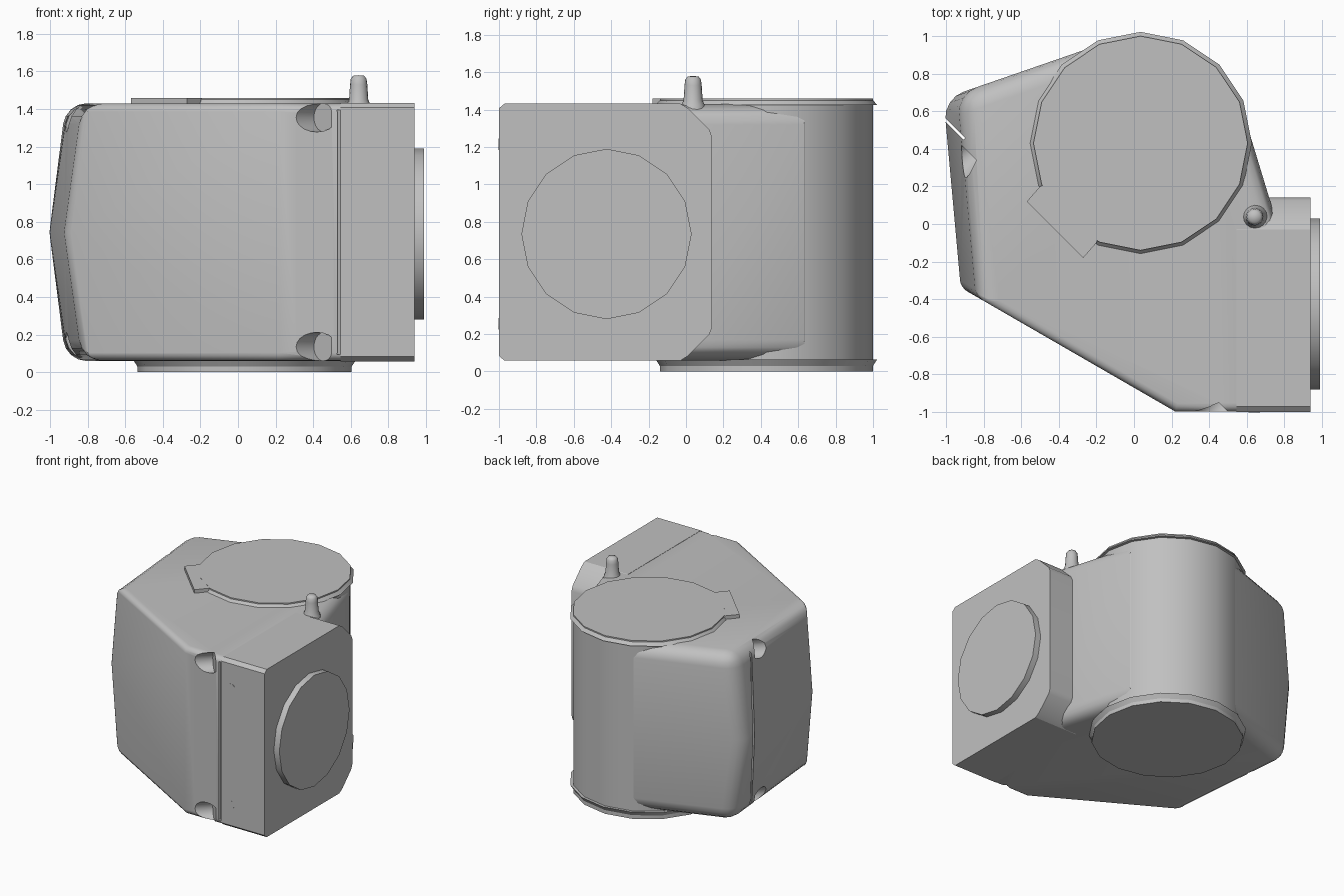
import bpy, bmesh, math
from mathutils import Matrix, Vector

cube = bpy.data.objects.get("Cube")
if cube:
    bpy.data.objects.remove(cube, do_unlink=True)

MID = 0.745
grey = bpy.data.materials.new("light_grey")
grey.use_nodes = True
COLOUR = (0.53, 0.53, 0.53, 1)
grey.diffuse_color = COLOUR
grey.node_tree.nodes["Principled BSDF"].inputs["Base Color"].default_value = COLOUR


def make(name, bm):
    bmesh.ops.recalc_face_normals(bm, faces=bm.faces)
    me = bpy.data.meshes.new(name)
    bm.to_mesh(me)
    bm.free()
    ob = bpy.data.objects.new(name, me)
    bpy.context.collection.objects.link(ob)
    me.materials.append(grey)
    return ob


def smooth(ob, angle=30):
    bpy.ops.object.select_all(action='DESELECT')
    ob.select_set(True)
    bpy.context.view_layer.objects.active = ob
    bpy.ops.object.shade_smooth_by_angle(angle=math.radians(angle))


def prism(points, z0, z1):
    bm = bmesh.new()
    base = bm.faces.new([bm.verts.new((x, y, z0)) for x, y in points])
    top = bmesh.ops.extrude_face_region(bm, geom=[base])["geom"]
    bmesh.ops.translate(bm, vec=(0, 0, z1 - z0),
                        verts=[v for v in top if isinstance(v, bmesh.types.BMVert)])
    bmesh.ops.recalc_face_normals(bm, faces=bm.faces)
    return bm


def cylinder(name, r, start, end, sides=16, r2=None):
    start, end = Vector(start), Vector(end)
    axis = end - start
    bm = bmesh.new()
    mat = Matrix.Translation((start + end) / 2) @ axis.to_track_quat('Z', 'Y').to_matrix().to_4x4()
    bmesh.ops.create_cone(bm, cap_ends=True, segments=sides, radius1=r,
                          radius2=r if r2 is None else r2, depth=axis.length, matrix=mat)
    return make(name, bm)


# Main housing: a prism whose left wall folds outward to a ridge at mid height
outline = [(-1.3, -0.12), (0.22, -0.998), (0.6, -0.998), (0.78, -0.06),
           (0.57, 0.63), (0.3, 0.85), (-0.18, 0.955), (-1.3, 0.568)]
bm = prism(outline, 0.06, 1.43)
for s in (1, -1):
    bmesh.ops.bisect_plane(bm, geom=bm.verts[:] + bm.edges[:] + bm.faces[:], dist=1e-5,
                           plane_co=(-0.922, -0.338, MID), plane_no=(-0.99, -0.09, 0.13 * s),
                           clear_outer=True)
    bmesh.ops.holes_fill(bm, edges=[e for e in bm.edges if e.is_boundary], sides=0)

# Rounded edges: wide along the rear and left walls, narrow along the front
weight = bm.edges.layers.float.new("bevel_weight_edge")
for e in bm.edges:
    m = (e.verts[0].co + e.verts[1].co) / 2
    w = 0.0
    if abs(m.z - MID) > 0.68:
        if m.y > 0.7 and m.x > 0:
            w = 0.0
        elif m.y > 0.1 or m.x < -0.75:
            w = 1.0
        elif m.x < 0.5:
            w = 0.4
    elif abs(e.verts[0].co.z - e.verts[1].co.z) > 0.3:
        if m.x < -0.85:
            w = 1.0 if m.y > 0.3 else 0.35
    e[weight] = w
housing = make("main_housing", bm)
bev = housing.modifiers.new("rounding", 'BEVEL')
bev.limit_method = 'WEIGHT'
bev.width = 0.11
bev.segments = 4

# Cutters: a screw recess at each corner of the seam, and a fine groove at each seam end
cutters = []
for x, y in ((0.458, -0.958), (-0.873, 0.373)):
    for z in (MID - 0.61, MID + 0.61):
        cutters.append(cylinder("recess_cutter", 0.077, (x, y, z), (x - 0.3, y - 0.3, z), 20))
for x, y, length in ((0.54, -1.0, 0.06), (-0.98, 0.53, 0.22)):
    bm = bmesh.new()
    mat = (Matrix.Translation((x, y, MID)) @ Matrix.Rotation(math.radians(45), 4, 'Z')
           @ Matrix.Diagonal((0.014, length, 1.3, 1)))
    bmesh.ops.create_cube(bm, size=1, matrix=mat)
    cutters.append(make("seam_cutter", bm))
for c in cutters:
    mod = housing.modifiers.new("cut", 'BOOLEAN')
    mod.operation = 'DIFFERENCE'
    mod.solver = 'EXACT'
    mod.object = c
    c.hide_render = True
bpy.context.view_layer.update()
graph = bpy.context.evaluated_depsgraph_get()
result = bpy.data.meshes.new_from_object(housing.evaluated_get(graph))
housing.modifiers.clear()
housing.data = result
for c in cutters:
    bpy.data.objects.remove(c, do_unlink=True)
smooth(housing)

# Side arm: chamfered section swept along x
z0, z1 = 0.058, 1.432
section = [(-1, z0 + 0.025), (-0.97, z0), (-0.03, z0), (0.01, z0 + 0.025), (0.125, z0 + 0.14),
           (0.14, z0 + 0.18), (0.14, z1 - 0.18), (0.125, z1 - 0.14), (0.01, z1 - 0.025),
           (-0.03, z1), (-0.97, z1), (-1, z1 - 0.025)]
bm = prism(section, 0.545, 0.94)
for v in bm.verts:
    v.co = (v.co.z, v.co.x, v.co.y)
smooth(make("side_arm", bm))

# Round flange on the arm and two flush screws on its front
smooth(cylinder("arm_flange", 0.455, (0.9, -0.425, 0.735), (0.99, -0.425, 0.735)))
for z in (0.255, 1.215):
    cylinder("arm_screw", 0.03, (0.64, -0.98, z), (0.64, -1.002, z))

# Upright drum with its key tab on top
drum = cylinder("drum", 0.57, (0.035, 0.43, 0), (0.035, 0.43, 1.46))
smooth(drum)
make("key_tab", prism([(-0.5, 0.2), (-0.57, 0.12), (-0.27, -0.18), (-0.2, -0.1), (0, 0.4)],
                      1.4, 1.459))
# Sloped collars where the drum leaves the housing
for a, b in ((1.425, 1.45), (0.065, 0.03)):
    smooth(cylinder("drum_collar", 0.592, (0.035, 0.43, a), (0.035, 0.43, b), 16, 0.57))

# Locating pin: turned profile
profile = [(0.075, 1.36), (0.062, 1.425), (0.051, 1.45), (0.046, 1.53), (0.042, 1.56),
           (0.03, 1.577), (0, 1.58)]
bm = bmesh.new()
verts = [bm.verts.new((r, 0, z)) for r, z in profile]
edges = [bm.edges.new(p) for p in zip(verts, verts[1:])]
bmesh.ops.spin(bm, geom=verts + edges, cent=(0, 0, 0), axis=(0, 0, 1),
               angle=math.tau, steps=16, use_duplicate=False)
bmesh.ops.remove_doubles(bm, verts=bm.verts, dist=1e-4)
bmesh.ops.translate(bm, vec=(0.642, 0.038, 0), verts=bm.verts)
smooth(make("locating_pin", bm), 50)
